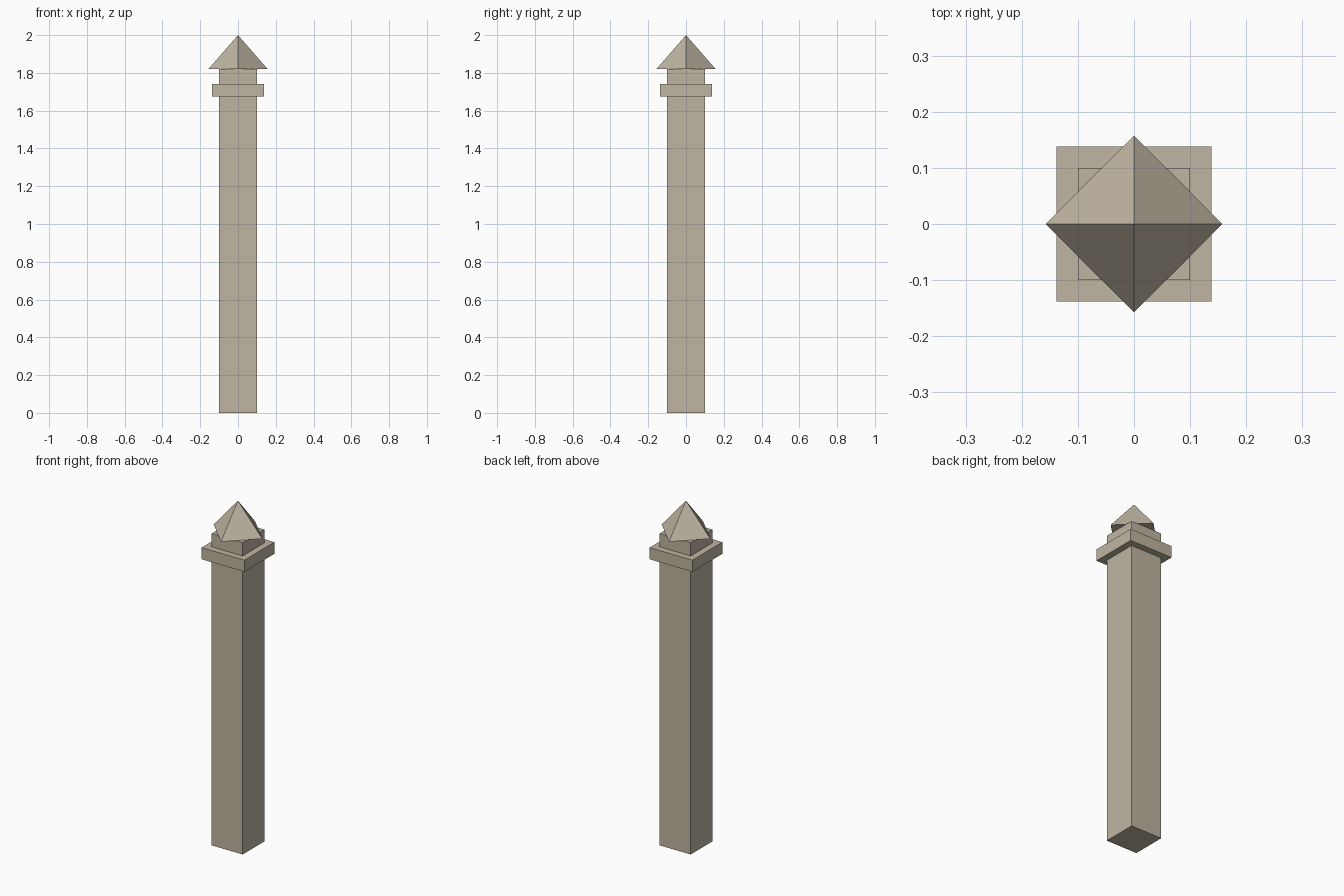
import bpy

default = bpy.data.objects.get("Cube")
if default:
    bpy.data.objects.remove(default, do_unlink=True)

# Single sandstone colour
stone = bpy.data.materials.new("sandstone")
stone.use_nodes = True
colour = (0.52, 0.46, 0.355, 1)
stone.diffuse_color = colour
stone.node_tree.nodes["Principled BSDF"].inputs["Base Color"].default_value = colour


def finish(name):
    obj = bpy.context.object
    obj.name = name
    obj.data.name = name
    obj.data.materials.append(stone)
    return obj


def block(name, half, z0, z1):
    """Square block centred on the z axis between two heights."""
    bpy.ops.mesh.primitive_cube_add(size=1, location=(0, 0, (z0 + z1) / 2))
    obj = finish(name)
    obj.scale = (2 * half, 2 * half, z1 - z0)
    bpy.ops.object.transform_apply(location=False, rotation=False, scale=True)


SHAFT_TOP = 1.82

# Square shaft and the collar around its neck
block("shaft", 0.1, 0, SHAFT_TOP)
block("collar", 0.138, 1.674, 1.742)

# Four-sided pointed cap, its corners over the shaft's sides
bpy.ops.mesh.primitive_cone_add(vertices=4, radius1=0.157, radius2=0,
                                depth=2 - SHAFT_TOP,
                                location=(0, 0, (2 + SHAFT_TOP) / 2))
finish("pointed_cap")
